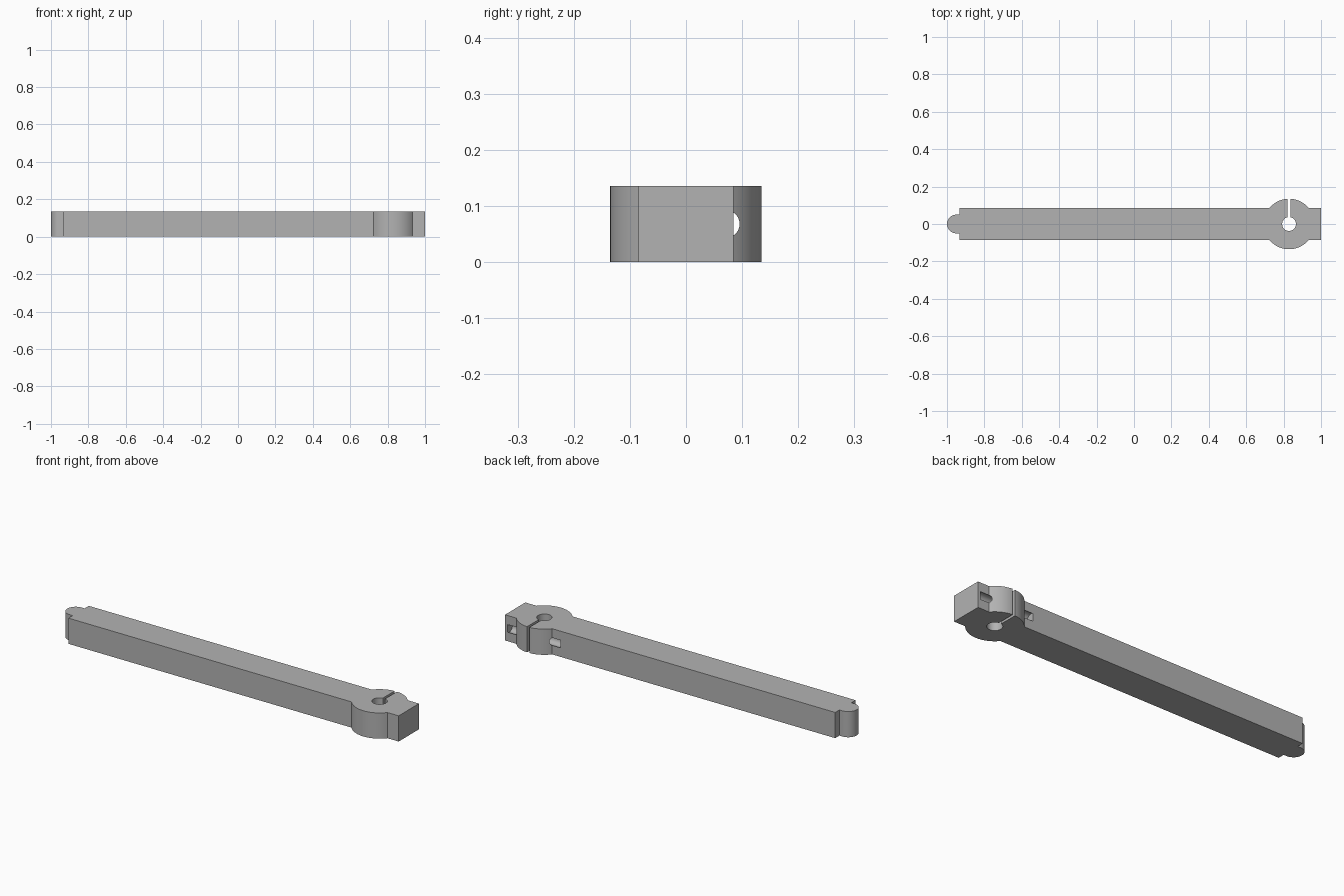
import bpy
import bmesh
from math import asin, cos, sin, pi

cube = bpy.data.objects.get("Cube")
if cube:
    bpy.data.objects.remove(cube, do_unlink=True)

HEIGHT = 0.136
HALF_W = 0.085            # half width of the bar
CX, RING_R, BORE_R = 0.829, 0.135, 0.037
SLIT = 0.007              # half width of the clamp slit
TIP_X, TIP_R, SHOULDER = -0.95, 0.05, -0.933


def arc(cx, r, start, end, steps):
    """Points on a circle centred on the long axis."""
    angles = [start + (end - start) * i / steps for i in range(steps + 1)]
    return [(cx + r * cos(a), r * sin(a)) for a in angles]


grey = bpy.data.materials.new("plain grey")
grey.use_nodes = True
colour = (0.45, 0.45, 0.45, 1)
grey.diffuse_color = colour
grey.node_tree.nodes["Principled BSDF"].inputs["Base Color"].default_value = colour

# Arm outline: one closed loop, the slit joins the bore to the outside
side = asin(HALF_W / RING_R)
slit_out = asin(SLIT / RING_R)
slit_in = asin(SLIT / BORE_R)
outline = [(SHOULDER, -HALF_W)]
outline += arc(CX, RING_R, pi + side, 2 * pi - side, 32)
outline += [(1, -HALF_W), (1, HALF_W)]
outline += arc(CX, RING_R, side, pi / 2 - slit_out, 16)
outline += arc(CX, BORE_R, pi / 2 - slit_in, slit_in - 3 * pi / 2, 48)
outline += arc(CX, RING_R, pi / 2 + slit_out, pi - side, 16)
outline += [(SHOULDER, HALF_W), (SHOULDER, TIP_R)]
outline += arc(TIP_X, TIP_R, pi / 2, 3 * pi / 2, 32)
outline += [(SHOULDER, -TIP_R)]

# Extrude the outline into the solid arm
bm = bmesh.new()
base = bm.faces.new([bm.verts.new((x, y, 0)) for x, y in outline])
top = bmesh.ops.extrude_face_region(bm, geom=[base], use_keep_orig=True)["geom"]
bmesh.ops.translate(bm, vec=(0, 0, HEIGHT),
                    verts=[g for g in top if isinstance(g, bmesh.types.BMVert)])
bmesh.ops.recalc_face_normals(bm, faces=bm.faces)
mesh = bpy.data.meshes.new("clamp_arm")
bm.to_mesh(mesh)
bm.free()
mesh.materials.append(grey)
arm = bpy.data.objects.new("clamp_arm", mesh)
bpy.context.collection.objects.link(arm)

# Blind bolt hole running lengthwise through the clamp ring
bpy.ops.mesh.primitive_cylinder_add(vertices=48, radius=0.0245, depth=0.31,
                                    location=(CX, 0.071, HEIGHT / 2),
                                    rotation=(0, pi / 2, 0))
cutter = bpy.context.object
cutter.name = "bolt_hole_cutter"
cutter.data.materials.append(grey)
cut = arm.modifiers.new("bolt_hole", 'BOOLEAN')
cut.operation = 'DIFFERENCE'
cut.solver = 'EXACT'
cut.object = cutter

bpy.ops.object.select_all(action='DESELECT')
arm.select_set(True)
bpy.context.view_layer.objects.active = arm
bpy.ops.object.modifier_apply(modifier=cut.name)
bpy.data.objects.remove(cutter, do_unlink=True)
bpy.ops.object.shade_smooth_by_angle(angle=pi / 6)
